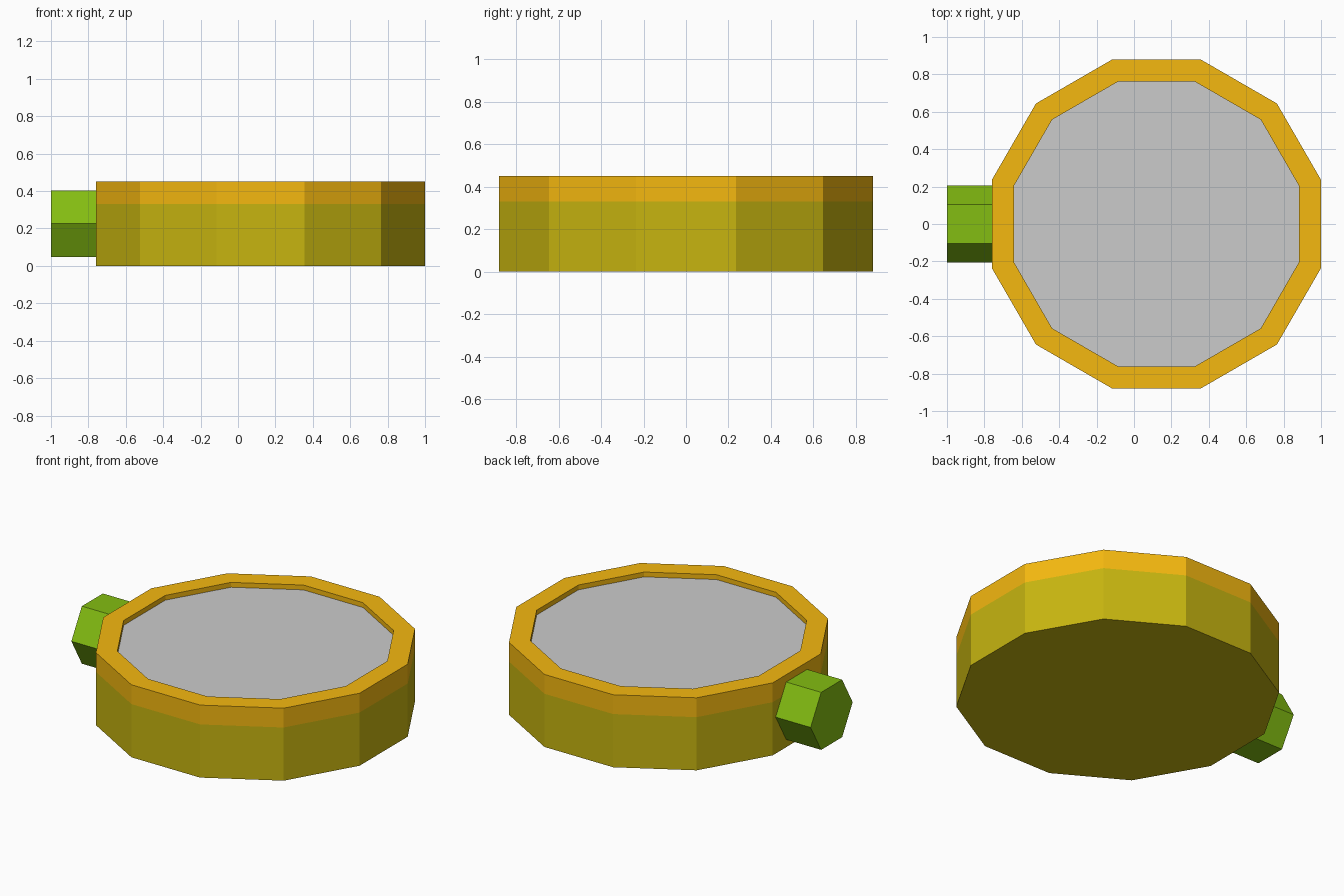
import bpy, bmesh
from math import cos, sin, pi

if "Cube" in bpy.data.objects:
    bpy.data.objects.remove(bpy.data.objects["Cube"])

CX = 0.12                      # body centre in x
K = 1 / cos(pi / 12)           # apothem -> corner radius for 12 sides


def paint(name, rgb):
    m = bpy.data.materials.new(name)
    m.diffuse_color = (*rgb, 1)
    m.use_nodes = True
    m.node_tree.nodes["Principled BSDF"].inputs["Base Color"].default_value = m.diffuse_color
    return m


def finish(bm, name, mat):
    bmesh.ops.recalc_face_normals(bm, faces=bm.faces)
    me = bpy.data.meshes.new(name)
    bm.to_mesh(me)
    bm.free()
    if mat:
        me.materials.append(mat)
    ob = bpy.data.objects.new(name, me)
    bpy.context.collection.objects.link(ob)
    return ob


def polygon(bm, n, r, z, turn):
    return [bm.verts.new((r * cos(turn + 2 * pi * i / n),
                          r * sin(turn + 2 * pi * i / n), z)) for i in range(n)]


def bridge(bm, a, b):
    for i in range(len(a)):
        j = (i + 1) % len(a)
        bm.faces.new((a[i], a[j], b[j], b[i]))


def prism(name, n, r, z0, z1, turn, mat=None):
    bm = bmesh.new()
    low, high = polygon(bm, n, r, z0, turn), polygon(bm, n, r, z1, turn)
    bridge(bm, low, high)
    bm.faces.new(low)
    bm.faces.new(high)
    return finish(bm, name, mat)


def ring(name, n, r_out, r_in, z0, z1, turn, mat):
    bm = bmesh.new()
    loops = [polygon(bm, n, r, z, turn) for r, z in
             ((r_out, z0), (r_out, z1), (r_in, z1), (r_in, z0))]
    for i in range(4):
        bridge(bm, loops[i], loops[(i + 1) % 4])
    return finish(bm, name, mat)


orange = paint("orange", (0.91, 0.48, 0.005))
olive = paint("olive_yellow", (0.57, 0.46, 0.005))
green = paint("green", (0.23, 0.51, 0.006))

# Twelve-sided case, raised rim and recessed face
case = prism("case", 12, 0.88 * K, 0, 0.33, pi / 12, olive)
rim = ring("rim", 12, 0.88 * K, 0.762 * K, 0.33, 0.45, pi / 12, orange)
face = prism("face_plate", 12, 0.762 * K, 0.33, 0.42, pi / 12)
for ob in (case, rim, face):
    ob.location.x = CX

# Hexagonal side knob, lying along x with corners pointing to +-y
knob = prism("side_knob", 6, 0.206, 0, 0.25, pi / 2, green)
knob.rotation_euler = (0, pi / 2, 0)
knob.location = (-1, 0, 0.226)
